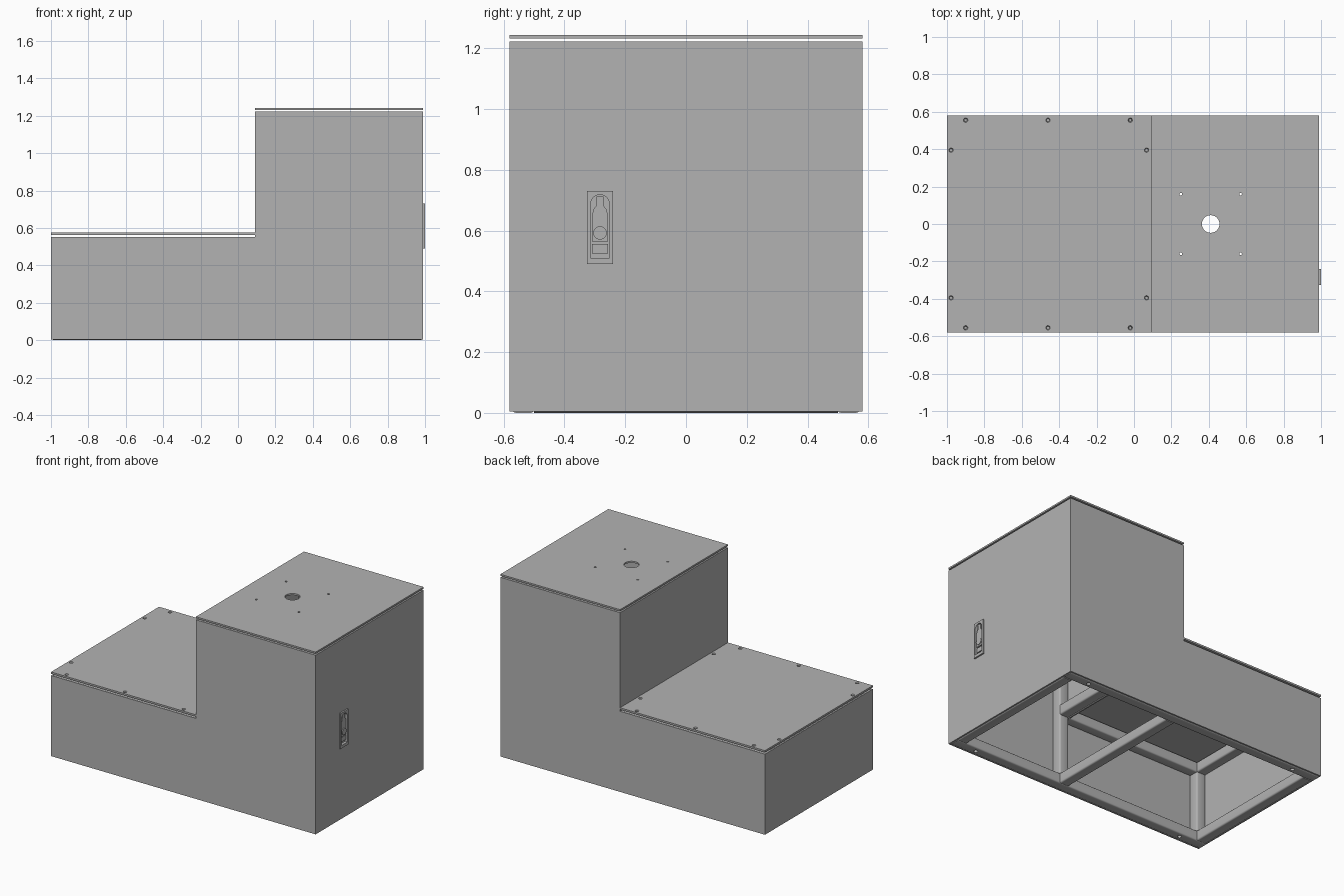
import bpy, bmesh, math
from mathutils import Matrix, Vector

if "Cube" in bpy.data.objects:
    bpy.data.objects.remove(bpy.data.objects["Cube"])

grey = bpy.data.materials.new("plain grey")
grey.use_nodes = True
grey.diffuse_color = (0.45, 0.45, 0.45, 1)
grey.node_tree.nodes["Principled BSDF"].inputs["Base Color"].default_value = (0.45, 0.45, 0.45, 1)


def finish(bm, name):
    bmesh.ops.recalc_face_normals(bm, faces=bm.faces)
    mesh = bpy.data.meshes.new(name)
    bm.to_mesh(mesh)
    bm.free()
    mesh.materials.append(grey)
    ob = bpy.data.objects.new(name, mesh)
    bpy.context.collection.objects.link(ob)
    return ob


def box(name, x, y, z, round_axis=None):
    """Box from ranges; edges along round_axis may be rounded like a tube."""
    bm = bmesh.new()
    bmesh.ops.create_cube(bm, size=1)
    for v in bm.verts:
        for i, r in enumerate((x, y, z)):
            v.co[i] = r[0] if v.co[i] < 0 else r[1]
    if round_axis is not None:
        edges = [e for e in bm.edges
                 if abs((e.verts[0].co - e.verts[1].co)[round_axis]) > 1e-5]
        bmesh.ops.bevel(bm, geom=edges, offset=0.01, segments=3, profile=0.5, affect='EDGES')
    return finish(bm, name)


def prism(name, points, axis, lo, hi):
    """Extrude a profile along x (points are y, z) or y (points are x, z)."""
    bm = bmesh.new()
    place = (lambda a, b: (lo, a, b)) if axis == 0 else (lambda a, b: (a, lo, b))
    face = bm.faces.new([bm.verts.new(place(a, b)) for a, b in points])
    moved = bmesh.ops.extrude_face_region(bm, geom=[face])["geom"]
    shift = Vector((hi - lo, 0, 0) if axis == 0 else (0, hi - lo, 0))
    bmesh.ops.translate(bm, vec=shift, verts=[g for g in moved if isinstance(g, bmesh.types.BMVert)])
    return finish(bm, name)


def discs(name, centres, r_low, r_top, z0, z1, sides=20):
    bm = bmesh.new()
    for cx, cy in centres:
        bmesh.ops.create_cone(bm, cap_ends=True, segments=sides, radius1=r_low, radius2=r_top,
                              depth=z1 - z0, matrix=Matrix.Translation((cx, cy, (z0 + z1) / 2)))
    return finish(bm, name)


def cut(target, cutter):
    """Subtract the cutter, bake the result and drop the cutter."""
    cutter.hide_render = True
    mod = target.modifiers.new("cut", 'BOOLEAN')
    mod.operation, mod.solver, mod.object = 'DIFFERENCE', 'EXACT', cutter
    deps = bpy.context.evaluated_depsgraph_get()
    mesh = bpy.data.meshes.new_from_object(target.evaluated_get(deps))
    target.modifiers.clear()
    target.data = mesh
    bpy.data.objects.remove(cutter)


def arch(cy, half, z_low, z_top, n=12):
    """Round-topped slot outline in y, z."""
    arc = [(cy + half * math.cos(math.pi * i / n), z_top - half + half * math.sin(math.pi * i / n))
           for i in range(n + 1)]
    return [(cy - half, z_low), (cy + half, z_low)] + arc


LEFT, STEP, RIGHT = -1.0, 0.09, 0.99
W, SKIN, TUBE = 0.58, 0.01, 0.07
LOW, HIGH, BASE = 0.552, 1.222, 0.004
IN = W - SKIN

# Sheet panels around the stepped body
outline = [(LEFT, BASE), (RIGHT, BASE), (RIGHT, HIGH), (STEP, HIGH), (STEP, LOW), (LEFT, LOW)]
prism("front_panel", outline, 1, -W, -IN)
prism("back_panel", outline, 1, IN, W)
box("low_end_panel", (LEFT, LEFT + SKIN), (-IN, IN), (BASE, LOW))
tall_end = box("tall_end_panel", (RIGHT - SKIN, RIGHT), (-IN, IN), (BASE, HIGH))
box("riser_panel", (STEP, STEP + SKIN), (-IN, IN), (LOW - TUBE, HIGH))

# Square tube frame
x0, x1, x2 = LEFT + SKIN, STEP + SKIN, RIGHT - SKIN
for side, s in (("front", -1), ("back", 1)):
    ys = sorted((s * IN, s * (IN - TUBE)))
    base = box(side + "_base_rail", (x0, x2), ys, (0, TUBE), 0)
    foot_holes = [(x, s * 0.535) for x in (-0.81, 0.81)]
    cut(base, discs("foot_cutter", foot_holes, 0.013, 0.013, -0.02, 0.03))
    box(side + "_low_top_rail", (x0, x1), ys, (LOW - TUBE, LOW), 0)
    box(side + "_high_top_rail", (x1, x2), ys, (HIGH - TUBE, HIGH), 0)
    for name, x, top in (("low", x0, LOW), ("middle", x1, HIGH), ("tall", x2 - TUBE, HIGH)):
        box(f"{side}_{name}_post", (x, x + TUBE), ys, (TUBE, top - TUBE), 2)

inner = (TUBE - IN, IN - TUBE)
for name, x, z in (("low_base", x0, 0), ("middle_base", x1, 0), ("tall_base", x2 - TUBE, 0),
                   ("low_top", x0, LOW - TUBE), ("middle", x1, LOW - TUBE),
                   ("step_top", x1, HIGH - TUBE), ("tall_top", x2 - TUBE, HIGH - TUBE)):
    box(name + "_cross_rail", (x, x + TUBE), inner, (z, z + TUBE), 1)

# Raised lower lid with countersunk screws
low_lid = box("lower_lid", (LEFT, STEP), (-W, W), (0.564, 0.576))
screws = [(x, s * 0.555) for x in (-0.9, -0.46, -0.02) for s in (-1, 1)]
screws += [(x, s * 0.395) for x in (-0.978, 0.067) for s in (-1, 1)]
cut(low_lid, discs("screw_cutter", screws, 0.008, 0.012, 0.5635, 0.5765))
discs("lid_screws", screws, 0.008, 0.008, 0.564, 0.57)

# Raised upper lid with a centre hole and four small mounting holes
top_lid = box("upper_lid", (STEP, RIGHT), (-W, W), (1.232, 1.243))
cut(top_lid, discs("centre_cutter", [(0.41, 0)], 0.047, 0.047, 1.2, 1.27, 48))
mounts = [(0.41 + a * 0.16, b * 0.16) for a in (-1, 1) for b in (-1, 1)]
cut(top_lid, discs("mount_cutter", mounts, 0.007, 0.007, 1.2, 1.27))

# Recessed latch on the tall end
CY = -0.283
slot = arch(CY, 0.031, 0.51, 0.718)
plate = box("latch_plate", (RIGHT, 1.0), (CY - 0.043, CY + 0.043), (0.49, 0.73))
cut(plate, prism("slot_cutter", slot, 0, 0.9, 1.1))
cut(tall_end, prism("recess_cutter", slot, 0, 0.9, 1.1))
prism("latch_tray", slot, 0, 0.976, 0.982)
half = [(0.025, 0.562), (0.025, 0.655), (0.021, 0.67), (0.012, 0.682), (0.012, 0.712)]
handle = [(CY + a, z) for a, z in half] + [(CY - a, z) for a, z in reversed(half)]
prism("latch_handle", handle, 0, 0.982, 0.994)
box("latch_lower_block", (0.982, 0.99), (CY - 0.027, CY + 0.027), (0.525, 0.556))
button = [(CY + 0.022 * math.cos(math.tau * i / 32), 0.592 + 0.022 * math.sin(math.tau * i / 32))
          for i in range(32)]
prism("latch_button", button, 0, 0.99, 0.999)

# Smooth only the rounded tubes, holes and latch curves
for ob in bpy.context.scene.objects:
    ob.select_set(ob.type == 'MESH')
    if ob.type == 'MESH':
        bpy.context.view_layer.objects.active = ob
bpy.ops.object.shade_smooth_by_angle(angle=math.radians(35))
